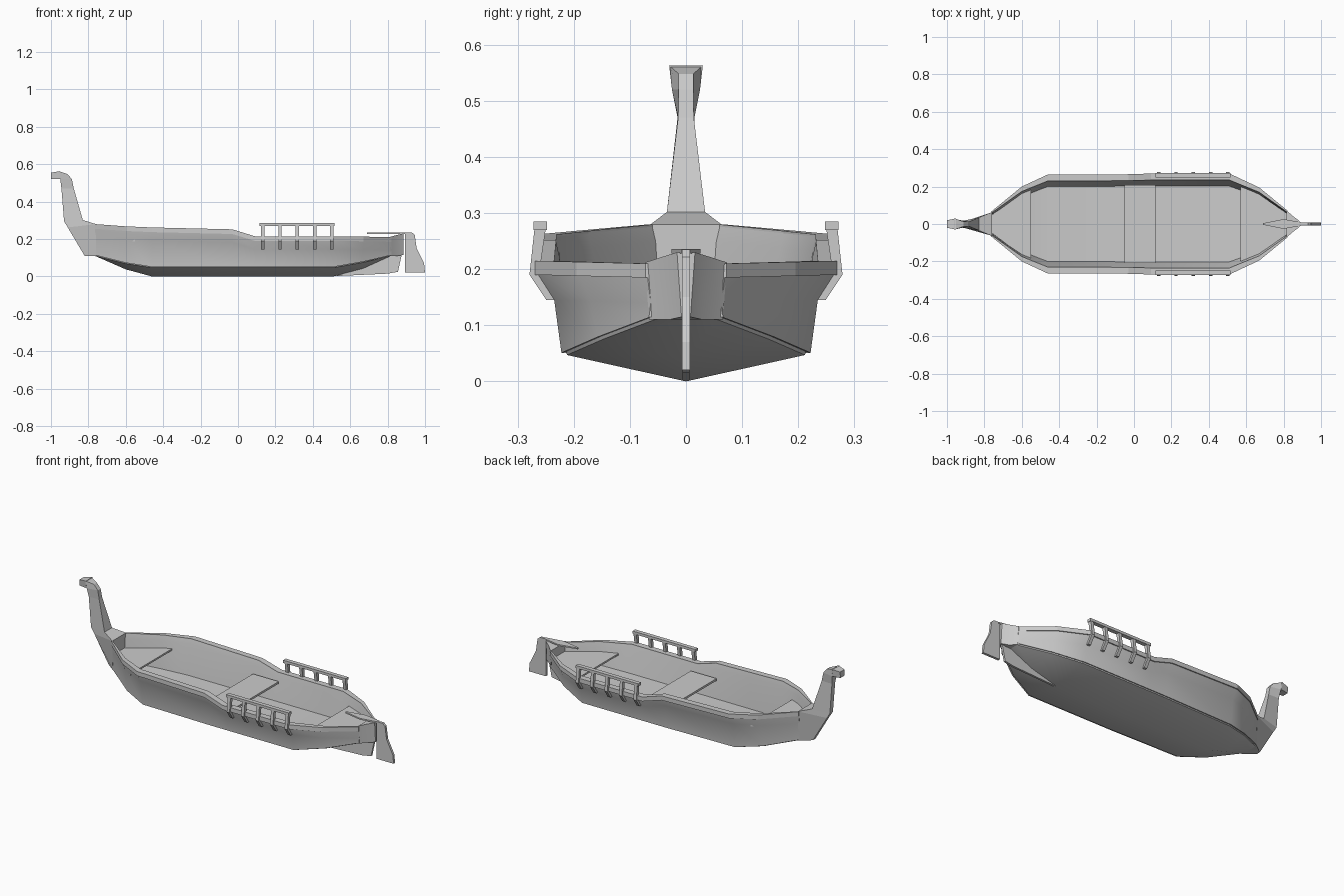
import bpy, bmesh, math

if "Cube" in bpy.data.objects:
    bpy.data.objects.remove(bpy.data.objects["Cube"])


def loft(name, rings, smooth=False):
    """Skin a list of equal-length point rings and cap the ends."""
    bm = bmesh.new()
    vs = [[bm.verts.new(p) for p in r] for r in rings]
    n = len(rings[0])
    for a, b in zip(vs, vs[1:]):
        for i in range(n):
            j = (i + 1) % n
            bm.faces.new((a[i], a[j], b[j], b[i]))
    bm.faces.new(vs[0])
    bm.faces.new(vs[-1][::-1])
    bmesh.ops.recalc_face_normals(bm, faces=bm.faces)
    me = bpy.data.meshes.new(name)
    bm.to_mesh(me)
    bm.free()
    ob = bpy.data.objects.new(name, me)
    bpy.context.collection.objects.link(ob)
    if smooth:
        bpy.ops.object.select_all(action='DESELECT')
        ob.select_set(True)
        bpy.context.view_layer.objects.active = ob
        bpy.ops.object.shade_smooth_by_angle(angle=math.radians(40))
    return ob


def plate_xz(name, profile, half):
    return loft(name, [[(x, y, z) for x, z in profile] for y in (-half, half)])


def plate_xy(name, outline, z0, z1):
    """Outline gives (x, half width); mirrored about y = 0."""
    pts = outline + [(x, -y) for x, y in outline[::-1]]
    return loft(name, [[(x, y, z) for x, y in pts] for z in (z0, z1)])


# Hull stations: x, keel z, chine y, chine z, gunwale y, gunwale z
stations = [
    (-.765, .11, .055, .113, .065, .28),
    (-.60, .038, .158, .072, .20, .268),
    (-.46, 0, .213, .05, .265, .262),
    (-.03, 0, .222, .05, .266, .252),
    (.09, 0, .222, .05, .27, .215),
    (.51, 0, .222, .05, .27, .215),
    (.67, .042, .158, .078, .195, .213),
    (.82, .11, .066, .113, .072, .210),
]

# Open hull: V bottom, small chine ledge, flared topsides, low flat floor
rings = []
for x, kz, cy, cz, gy, gz in stations:
    sy = gy * .87
    floor = min(.202, cy - .012)
    half = [(cy - .01, cz - .003), (cy - .008, cz + .003), (cy, cz + .001),
            (sy, gz - .07), (gy - .003, gz - .02), (gy - .003, gz - .004),
            (sy, gz - .004), (sy - .006, gz - .03), (floor, cz + .012)]
    rings.append([(x, 0, kz)] + [(x, y, z) for y, z in half]
                 + [(x, -y, z) for y, z in half[::-1]])
loft("hull", rings, smooth=True)

# Gunwale rails
for s, side in ((1, "left"), (-1, "right")):
    loft(f"gunwale_{side}", [
        [(x, s * y, z) for y, z in ((gy * .87, gz), (gy, gz),
                                    (gy, gz - .025), (gy * .87, gz - .025))]
        for x, kz, cy, cz, gy, gz in stations])

# Decks and middle bench
plate_xy("bow_deck", [(-.765, .045), (-.60, .168), (-.55, .195)], .188, .198)
plate_xy("stern_deck", [(.57, .203), (.67, .158), (.82, .055)], .15, .16)
plate_xy("bench", [(-.05, .208), (.115, .208)], .165, .177)

# Stem post with a curled head: front (x, z, half width), back (x, z, half width)
stem = [
    ((-.82, .11, .012), (-.76, .11, .058)),
    ((-.91, .262, .012), (-.76, .28, .063)),
    ((-.93, .295, .014), (-.83, .302, .034)),
    ((-.944, .47, .015), (-.878, .47, .014)),
    ((-.95, .52, .025), (-.888, .52, .013)),
    ((-.96, .563, .03), (-.912, .548, .013)),
]
loft("stem_post", [[(a[0], -a[2], a[1]), (a[0], a[2], a[1]),
                    (b[0], b[2], b[1]), (b[0], -b[2], b[1])] for a, b in stem])


def section(x, w0, w1, z0, z1):
    return [(x, -w0, z0), (x, w0, z0), (x, w1, z1), (x, -w1, z1)]


loft("stem_head", [section(-1, .018, .02, .52, .555),
                   section(-.952, .025, .03, .52, .563)])

# Stern post and skeg
loft("stern_post", [section(.815, .066, .073, .11, .212),
                    section(.85, .03, .042, .11, .222),
                    section(.885, .008, .016, .115, .23)], smooth=True)
plate_xz("skeg", [(.52, .002), (.80, .015), (.855, .025), (.875, .115),
                  (.80, .115), (.67, .048)], .006)

# Rudder with tiller
plate_xz("rudder", [(.83, .228), (.83, .235), (.93, .235), (.945, .222),
                    (.955, .15), (.995, .07), (1.0, .02), (.892, .02),
                    (.892, .228)], .007)
plate_xy("tiller", [(.69, .004), (.80, .026), (.90, .008)], .228, .236)

# Side railings: curved posts and a top rail
post = [(.226, .145), (.249, .145), (.279, .19), (.27, .272),
        (.25, .272), (.262, .19), (.235, .16)]
for s, side in ((1, "left"), (-1, "right")):
    for i in range(5):
        x = .132 + i * .0925
        loft(f"rail_post_{side}_{i}", [[(x + d, s * y, z) for y, z in post]
                                       for d in (-.009, .009)])
    loft(f"rail_{side}", [[(x, s * y, z) for y, z in
                           ((.248, .27), (.272, .27), (.272, .285), (.248, .285))]
                          for x in (.115, .515)])
